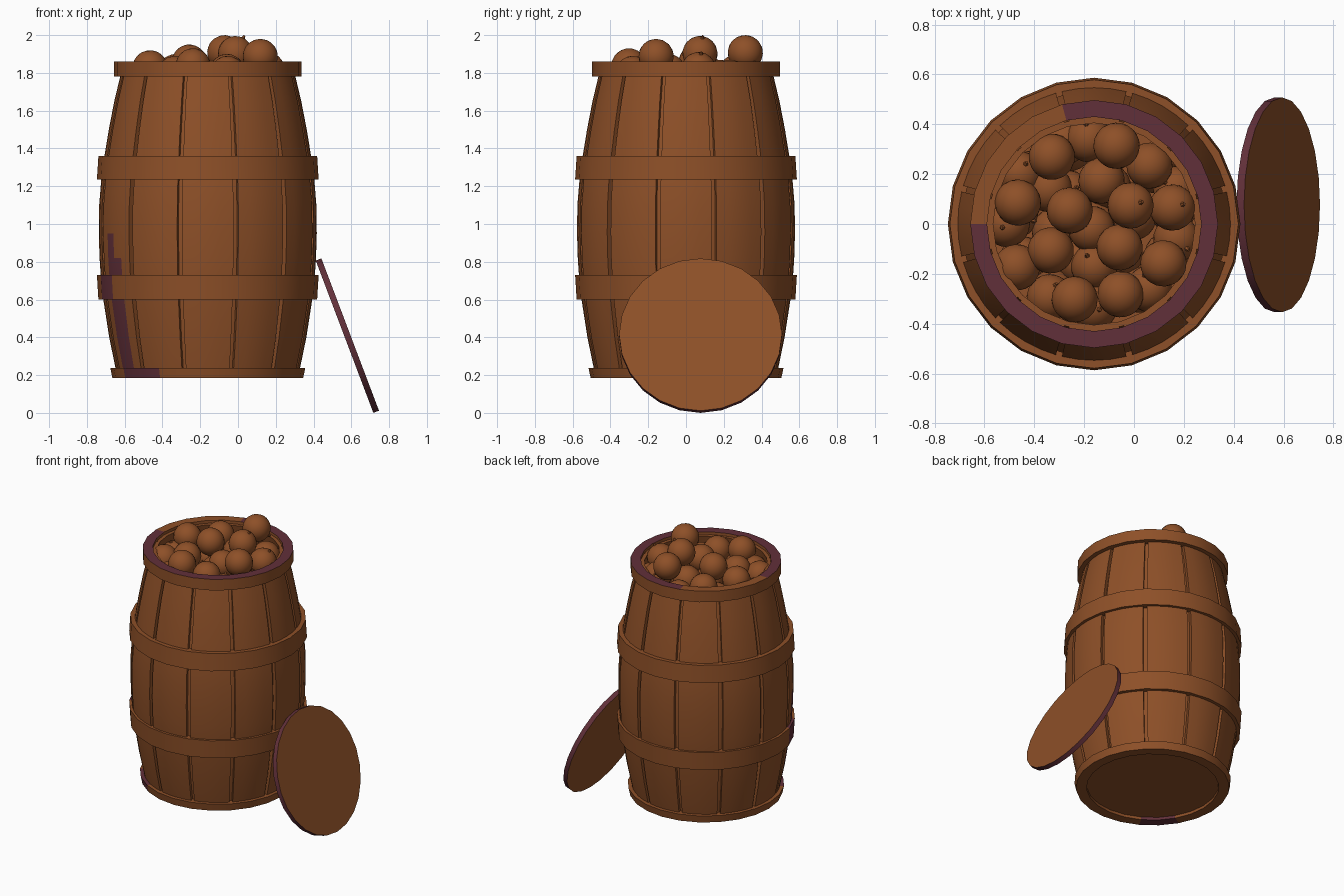
import bpy, bmesh, math, random
from mathutils import Matrix, Vector

if "Cube" in bpy.data.objects:
    bpy.data.objects.remove(bpy.data.objects["Cube"])

random.seed(4)
CX = -0.16  # barrel axis


def material(name, rgb):
    m = bpy.data.materials.new(name)
    m.diffuse_color = (*rgb, 1)
    m.use_nodes = True
    m.node_tree.nodes["Principled BSDF"].inputs["Base Color"].default_value = m.diffuse_color
    return m


BROWN = material("warm_brown", (0.27, 0.08, 0.021))
PURPLE = material("dark_plum", (0.12, 0.029, 0.041))


def finish(bm, name, rule=None, angle=30):
    bmesh.ops.recalc_face_normals(bm, faces=bm.faces)
    bm.normal_update()
    if rule:
        for f in bm.faces:
            f.material_index = 1 if rule(f) else 0
    me = bpy.data.meshes.new(name)
    bm.to_mesh(me)
    bm.free()
    ob = bpy.data.objects.new(name, me)
    bpy.context.collection.objects.link(ob)
    me.materials.append(BROWN)
    me.materials.append(PURPLE)
    bpy.ops.object.select_all(action='DESELECT')
    ob.select_set(True)
    bpy.context.view_layer.objects.active = ob
    bpy.ops.object.shade_smooth_by_angle(angle=math.radians(angle))
    return ob


def polar(r, deg, z):
    a = math.radians(deg)
    return (CX + r * math.cos(a), r * math.sin(a), z)


def azimuth(f):
    c = f.calc_center_median()
    return math.degrees(math.atan2(c.y, c.x - CX)) % 360


def lathe(name, profile, rule=None, n=24):
    """Closed ring from a closed (r, z) profile."""
    bm = bmesh.new()
    rings = [[bm.verts.new(polar(r, 360 * i / n, z)) for r, z in profile] for i in range(n)]
    k = len(profile)
    for i in range(n):
        a, b = rings[i], rings[(i + 1) % n]
        for j in range(k):
            bm.faces.new((a[j], a[(j + 1) % k], b[(j + 1) % k], b[j]))
    return finish(bm, name, rule)


# Bulging barrel outline (z, r)
OUT = [(0.20, 0.48), (0.235, 0.488), (0.4, 0.522), (0.6, 0.553), (0.73, 0.567), (0.82, 0.573),
       (0.95, 0.577), (1.1, 0.575), (1.235, 0.564), (1.36, 0.547), (1.5, 0.524), (1.65, 0.495),
       (1.78, 0.464), (1.84, 0.45)]


# Staves
def stave(i):
    mid = 30 * i
    bm = bmesh.new()
    cols = [-13.7, -6.85, 0, 6.85, 13.7]
    rows = []
    for z, r in OUT:
        loop = [bm.verts.new(polar(r, mid + c, z)) for c in cols]
        loop += [bm.verts.new(polar(r - 0.03, mid + c, z)) for c in reversed(cols)]
        rows.append(loop)
    for a, b in zip(rows, rows[1:]):
        for j in range(10):
            k = (j + 1) % 10
            bm.faces.new((a[j], a[k], b[k], b[j]))
    bm.faces.new(rows[0])
    bm.faces.new(rows[-1])

    # worn plum patch low on the front left stave
    def patch(f):
        z, a = f.calc_center_median().z, azimuth(f)
        return (203 <= a < 210 and z < 0.95) or (210 <= a < 217 and z < 0.8)
    finish(bm, "stave_%02d" % (i + 1), patch)


for i in range(12):
    stave(i)

# Backing shell behind the stave gaps
shell = [(r - 0.025, z) for z, r in OUT] + [(r - 0.045, z) for z, r in reversed(OUT)]
lathe("inner_shell", shell)

# Hoops
lathe("upper_hoop", [(0.53, 1.235), (0.587, 1.235), (0.579, 1.36), (0.53, 1.36)])
lathe("lower_hoop", [(0.54, 0.6), (0.579, 0.6), (0.587, 0.73), (0.54, 0.73)],
      lambda f: 195 < azimuth(f) < 210)
lathe("top_rim", [(0.43, 1.78), (0.497, 1.78), (0.497, 1.86), (0.43, 1.86)],
      lambda f: f.normal.z > 0.9 and not 105 < azimuth(f) < 185)
lathe("bottom_rim", [(0.435, 0.185), (0.505, 0.185), (0.516, 0.237), (0.435, 0.237)],
      lambda f: 210 < azimuth(f) < 240)


def disc(name, r, depth, matrix, rule=None):
    bm = bmesh.new()
    bmesh.ops.create_cone(bm, cap_ends=True, segments=24, radius1=r, radius2=r, depth=depth)
    ob = finish(bm, name, rule)
    ob.matrix_world = matrix
    return ob


# Barrel floor and the lid leaning on the right side
disc("barrel_floor", 0.445, 0.03, Matrix.Translation((CX, 0, 0.22)))
tilt = Vector((0.936, 0, 0.354)).to_track_quat('Z', 'Y').to_matrix().to_4x4()
disc("lid", 0.431, 0.032, Matrix.Translation((0.579, 0.077, 0.409)) @ tilt,
     lambda f: abs(f.normal.z) < 0.5)

# Apples: x, y, top height
APPLES = [
    (-0.07, 0.314, 2.0), (-0.33, 0.27, 1.9), (-0.466, 0.086, 1.92), (-0.258, 0.054, 1.95),
    (-0.014, 0.074, 1.995), (0.154, 0.066, 1.91), (-0.058, -0.094, 1.90), (-0.334, -0.106, 1.89),
    (0.118, -0.158, 1.98), (-0.054, -0.282, 1.89), (-0.238, -0.302, 1.93), (0.062, 0.234, 1.87),
    (-0.13, 0.174, 1.87), (-0.47, -0.174, 1.86), (-0.51, 0.0, 1.81), (-0.338, -0.294, 1.82),
    (-0.16, -0.334, 1.79), (0.06, -0.26, 1.82), (0.17, -0.06, 1.80), (0.17, 0.14, 1.80),
    (-0.46, 0.2, 1.80), (-0.28, 0.33, 1.79), (-0.18, 0.34, 1.84), (-0.16, -0.17, 1.79),
    (-0.17, -0.02, 1.80), (-0.34, 0.14, 1.79)]
# hidden lower layer that fills the gaps
for ring, count in ((0.32, 11), (0.16, 6), (0, 1)):
    for i in range(count):
        x, y, _ = polar(ring, 360 * i / count + 10, 0)
        APPLES.append((x, y, 1.72))

for n, (x, y, top) in enumerate(APPLES):
    bm = bmesh.new()
    bmesh.ops.create_uvsphere(bm, u_segments=20, v_segments=12, radius=0.093)
    # little stem
    bmesh.ops.create_cone(bm, cap_ends=True, segments=6, radius1=0.012, radius2=0.005, depth=0.02,
                          matrix=Matrix.Translation((0, 0, 0.098)))
    ob = finish(bm, "apple_%02d" % (n + 1), angle=40)
    ob.location = (x, y, top - 0.093)
    # stems on the highest apples point down into the pile
    lean = math.radians(28) if n in (4, 5) else math.radians(random.uniform(110, 170))
    if n > 13:
        lean = math.radians(random.uniform(10, 60))
    ob.rotation_euler = (0, lean, 0.3 if n in (4, 5) else random.uniform(0, 6.28))
